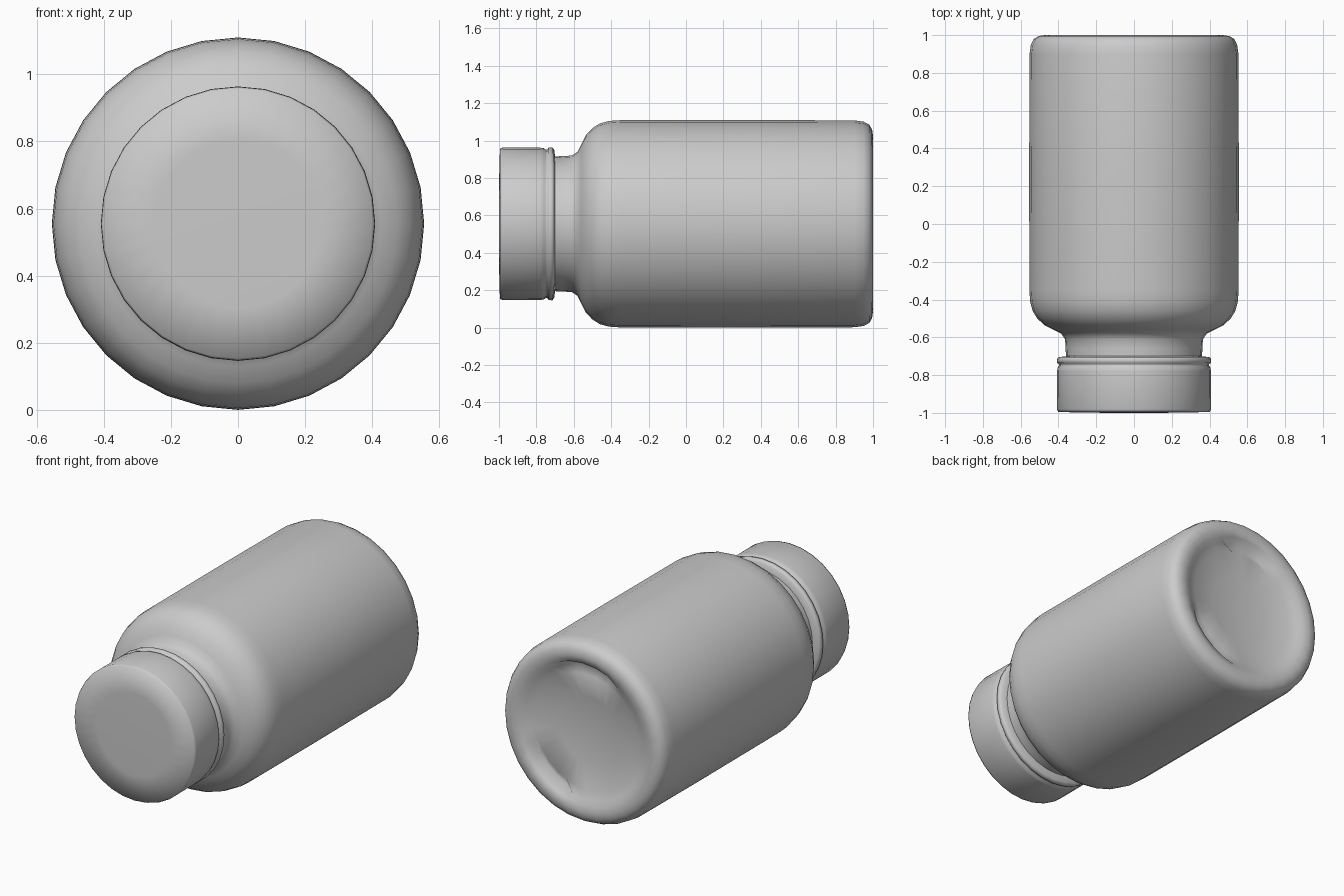
import bpy, bmesh
from math import sin, cos, pi, radians

if "Cube" in bpy.data.objects:
    bpy.data.objects.remove(bpy.data.objects["Cube"])

SEGMENTS = 32
AXIS_Z = 0.555


def lathe(name, profile, dents=None):
    """Revolve (radius, y) points about the bottle axis; dents maps (ring, seg) to a y offset."""
    dents = dents or {}
    bm = bmesh.new()
    rings = []
    for i, (r, y) in enumerate(profile):
        if r == 0:
            rings.append([bm.verts.new((0, y, AXIS_Z))] * SEGMENTS)
            continue
        ring = []
        for s in range(SEGMENTS):
            a = 2 * pi * s / SEGMENTS
            dy = dents.get((i, s), 0)
            ring.append(bm.verts.new((r * cos(a), y + dy, AXIS_Z + r * sin(a))))
        rings.append(ring)
    for a, b in zip(rings, rings[1:]):
        for s in range(SEGMENTS):
            t = (s + 1) % SEGMENTS
            corners = list(dict.fromkeys((a[s], a[t], b[t], b[s])))
            bm.faces.new(corners)
    bmesh.ops.recalc_face_normals(bm, faces=bm.faces)
    mesh = bpy.data.meshes.new(name)
    bm.to_mesh(mesh)
    bm.free()
    obj = bpy.data.objects.new(name, mesh)
    bpy.context.collection.objects.link(obj)
    bpy.context.view_layer.objects.active = obj
    obj.select_set(True)
    bpy.ops.object.shade_smooth_by_angle(angle=radians(100))
    obj.select_set(False)
    return obj


# Bottle: neck, rounded shoulder, straight wall, rounded base with a recess
body_profile = [
    (0.36, -0.71), (0.362, -0.66), (0.365, -0.61), (0.385, -0.58), (0.425, -0.56),
    (0.475, -0.535), (0.512, -0.50), (0.537, -0.46), (0.55, -0.41), (0.554, -0.35),
    (0.555, 0.3), (0.553, 0.90), (0.546, 0.95), (0.53, 0.98), (0.505, 0.995),
    (0.47, 1.0), (0.43, 0.99), (0.40, 0.975), (0.35, 0.955), (0.20, 0.93), (0, 0.92),
]

# Two small grip notches in the rim of the base recess
notches = {}
for start in (7, 26):
    for k in range(4):
        notches[(17, (start + k) % SEGMENTS)] = -0.05
lathe("bottle_body", body_profile, notches)

# Screw cap with a thin groove above its lower rim
cap_profile = [
    (0, -1.0), (0.25, -0.999), (0.402, -0.995), (0.408, -0.98), (0.407, -0.78),
    (0.405, -0.76), (0.396, -0.75), (0.396, -0.742), (0.408, -0.735),
    (0.409, -0.715), (0.398, -0.705), (0.36, -0.70),
]
lathe("screw_cap", cap_profile)
